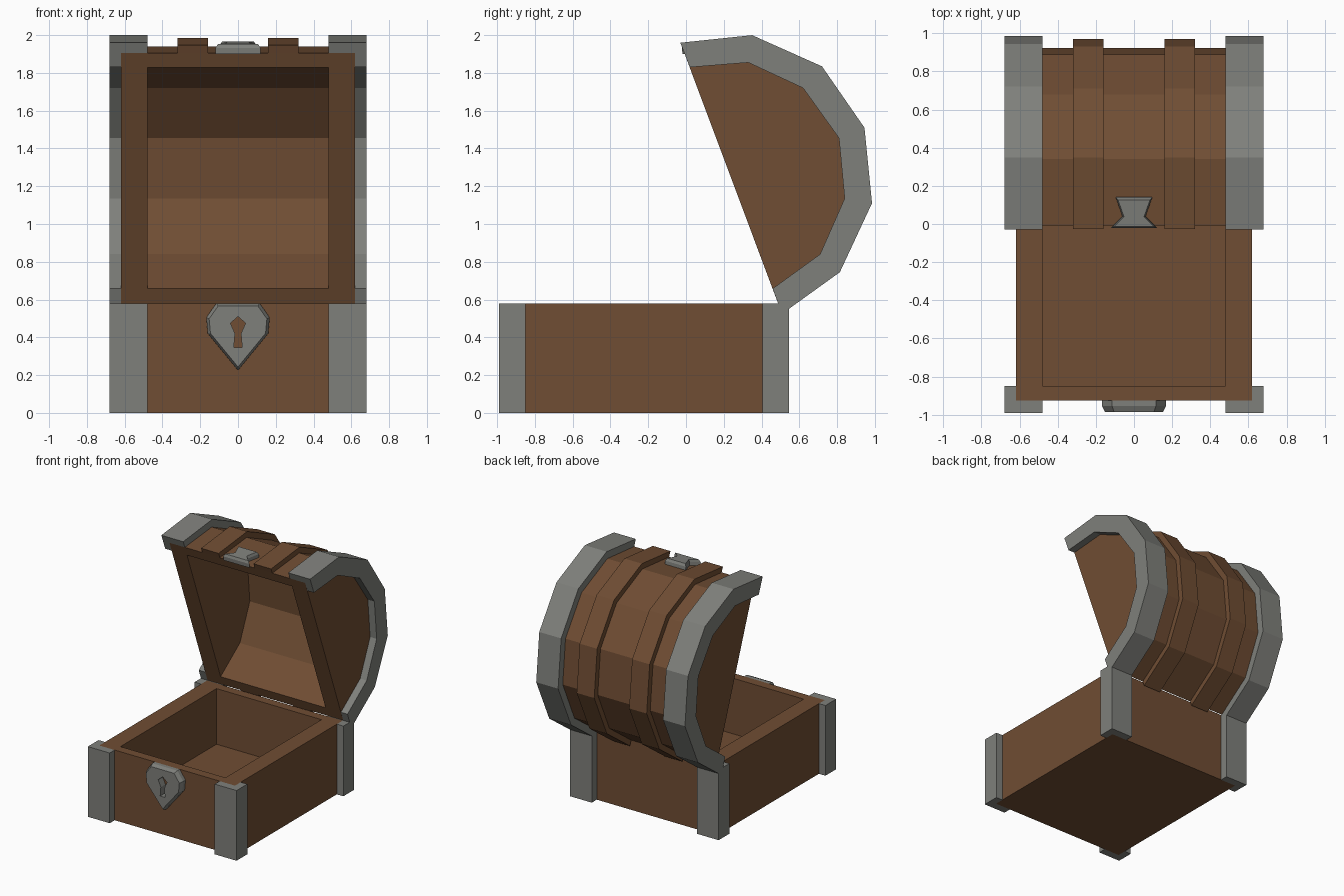
import bpy, bmesh
from mathutils import Vector

if "Cube" in bpy.data.objects:
    bpy.data.objects.remove(bpy.data.objects["Cube"])


def material(name, rgb):
    m = bpy.data.materials.new(name)
    m.diffuse_color = (*rgb, 1)
    m.use_nodes = True
    m.node_tree.nodes["Principled BSDF"].inputs["Base Color"].default_value = m.diffuse_color
    return m


WOOD = material("brown wood", (0.160, 0.074, 0.033))
IRON = material("grey iron", (0.212, 0.216, 0.199))


def skin(name, rings, mat):
    """Flat-faced solid through a list of matching rings, capped at both ends."""
    bm = bmesh.new()
    loops = [[bm.verts.new(p) for p in r] for r in rings]
    n = len(loops[0])
    for a, b in zip(loops, loops[1:]):
        for i in range(n):
            j = (i + 1) % n
            bm.faces.new((a[i], a[j], b[j], b[i]))
    bm.faces.new(loops[0])
    bm.faces.new(loops[-1])
    bmesh.ops.recalc_face_normals(bm, faces=bm.faces)
    me = bpy.data.meshes.new(name)
    bm.to_mesh(me)
    bm.free()
    me.materials.append(mat)
    ob = bpy.data.objects.new(name, me)
    bpy.context.collection.objects.link(ob)
    return ob


def prism_x(name, profile, x0, x1, mat):
    return skin(name, [[(x, y, z) for y, z in profile] for x in (x0, x1)], mat)


def prism_z(name, outline, z0, z1, mat):
    return skin(name, [[(x, y, z) for x, y in outline] for z in (z0, z1)], mat)


def cut(ob, cutter):
    cutter.hide_render = True
    mod = ob.modifiers.new("cut", 'BOOLEAN')
    mod.operation, mod.solver, mod.object = 'DIFFERENCE', 'EXACT', cutter
    bpy.context.view_layer.objects.active = ob
    bpy.ops.object.modifier_apply(modifier=mod.name)
    bpy.data.objects.remove(cutter)


def rect(x, y0, y1):
    return [(-x, y0), (x, y0), (x, y1), (-x, y1)]


# Box with open cavity
FRONT, BACK, TOP = -0.925, 0.48, 0.58
box = prism_z("box", rect(0.62, FRONT, BACK), 0, TOP, WOOD)
cut(box, prism_z("box_cutter", rect(0.48, -0.85, 0.405), 0.12, 0.8, WOOD))

# L-shaped corner posts, mirrored in x and y
post = [(0.48, FRONT), (0.48, -0.99), (0.68, -0.99),
        (0.68, -0.85), (0.62, -0.85), (0.62, FRONT)]
for sx, side in ((1, "right"), (-1, "left")):
    for flip, end in ((False, "front"), (True, "back")):
        pts = [(sx * x, FRONT + BACK - y if flip else y) for x, y in post]
        prism_z(f"{end}_{side}_post", pts, 0, TOP, IRON)

# Open lid profile (y, z): outer band line and inner cavity line
OUTER = [Vector(p) for p in ((-0.03, 1.96), (0.35, 2.0), (0.72, 1.835), (0.945, 1.51),
                             (0.985, 1.11), (0.815, 0.745), (0.508, 0.524))]
INNER = [Vector(p) for p in ((0.02, 1.83), (0.33, 1.855), (0.62, 1.72), (0.81, 1.455),
                             (0.84, 1.135), (0.71, 0.84), (0.459, 0.658))]
SKIN_T = 0.42  # wood surface, as a fraction from outer to inner line


def arch(t):
    return [o.lerp(i, t) for o, i in zip(OUTER, INNER)]


def lid_sweep(name, section, mat):
    """Sweep an (x, t) section along the lid arch."""
    lines = [arch(t) for _, t in section]
    rings = [[(x, l[k].x, l[k].y) for (x, _), l in zip(section, lines)]
             for k in range(len(OUTER))]
    return skin(name, rings, mat)


# Hollow lid
lid = prism_x("lid", arch(SKIN_T), -0.62, 0.62, WOOD)
outward = Vector((-0.936, -0.351)) * 0.2
cavity = INNER + [INNER[-1] + outward, INNER[0] + outward]
cut(lid, prism_x("lid_cutter", cavity, -0.48, 0.48, WOOD))

# Iron end bands and raised wooden straps
for s, side in ((1, "right"), (-1, "left")):
    band = [(0.48, 0), (0.68, 0), (0.68, 1), (0.62, 1), (0.62, SKIN_T), (0.48, SKIN_T)]
    lid_sweep(f"lid_band_{side}", [(s * x, t) for x, t in band], IRON)
    strap = [(0.16, 0.1), (0.32, 0.1), (0.32, SKIN_T), (0.16, SKIN_T)]
    lid_sweep(f"lid_strap_{side}", [(s * x, t) for x, t in strap], WOOD)


def mirrored(half):
    """Close a half outline by mirroring it in x."""
    return half + [(-x, z) for x, z in reversed(half) if x > 0]


# Heart-shaped lock plate with keyhole
heart = mirrored([(0.115, 0.58), (0.168, 0.505), (0.16, 0.42), (0, 0.225)])
lock = skin("lock_plate",
            [[(x * k, y, 0.43 + (z - 0.43) * k) for x, z in heart]
             for y, k in ((FRONT, 1), (-0.955, 1), (-0.985, 0.91))], IRON)
keyhole = mirrored([(0, 0.51), (0.04, 0.475), (0.016, 0.42), (0.022, 0.345)])
cut(lock, skin("keyhole_cutter", [[(x, y, z) for x, z in keyhole]
                                  for y in (-0.9, -1.1)], IRON))

# Waisted clasp on the front facet of the lid
w = arch(SKIN_T)
along = (w[1] - w[0]).normalized()
up = Vector((-along.y, along.x))
clasp = mirrored([(0.12, -0.01), (0.06, 0.05), (0.095, 0.15)])
rings = []
for h, k in ((-0.005, 1), (0.028, 1), (0.048, 0.88)):
    ring = []
    for x, s in clasp:
        p = w[0] + along * (0.07 + (s - 0.07) * k) + up * h
        ring.append((x * k, p.x, p.y))
    rings.append(ring)
skin("lid_clasp", rings, IRON)
